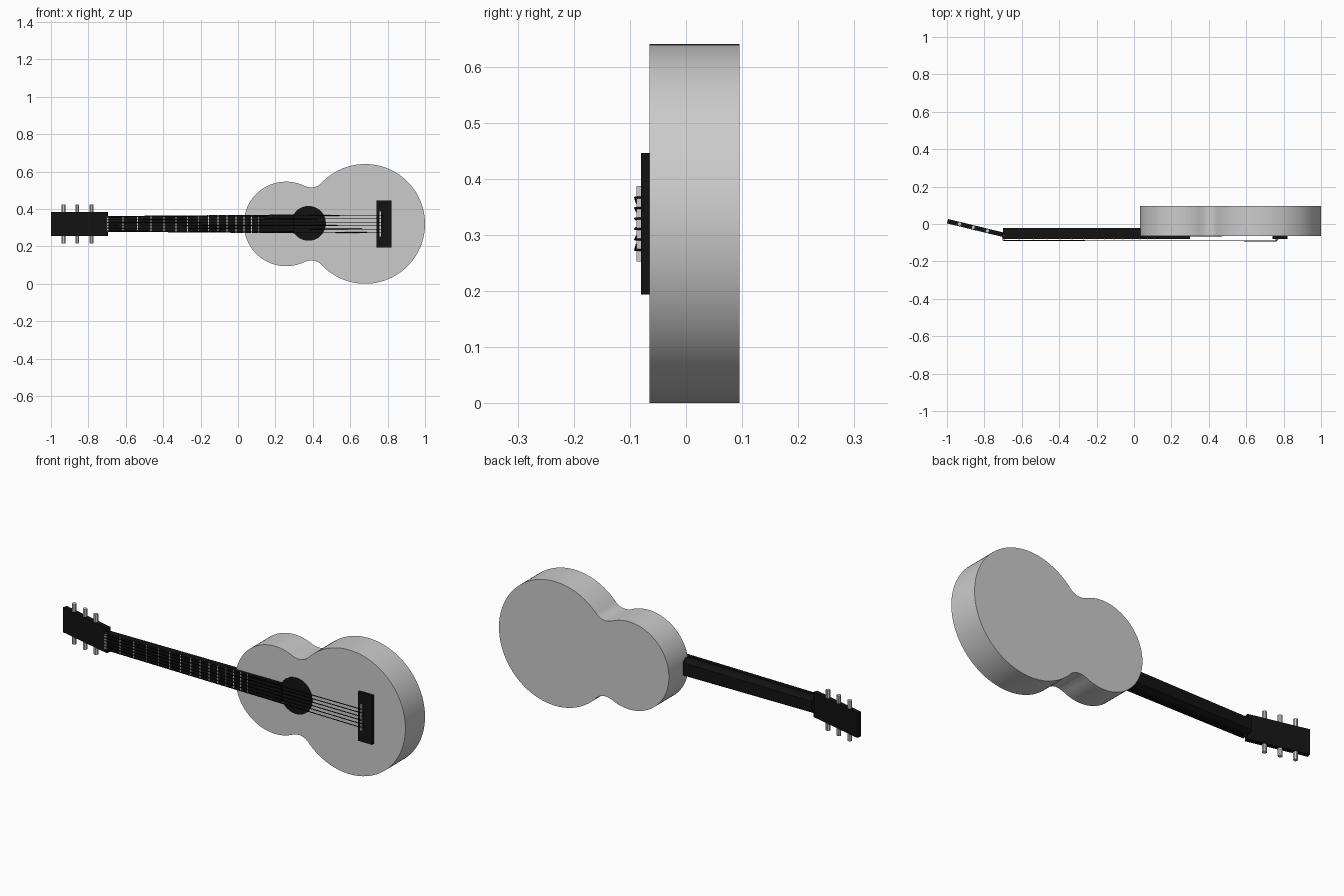
import bpy, bmesh, math
from mathutils import Vector

if "Cube" in bpy.data.objects:
    bpy.data.objects.remove(bpy.data.objects["Cube"])

CZ = 0.32  # height of the instrument's centre line


def material(name, rgb):
    m = bpy.data.materials.new(name)
    m.diffuse_color = (*rgb, 1)
    m.use_nodes = True
    m.node_tree.nodes["Principled BSDF"].inputs["Base Color"].default_value = m.diffuse_color
    return m


black = material("black", (0.006, 0.006, 0.006))


def finish(name, bm, mat=None, smooth=False):
    bmesh.ops.recalc_face_normals(bm, faces=bm.faces)
    me = bpy.data.meshes.new(name)
    bm.to_mesh(me)
    bm.free()
    ob = bpy.data.objects.new(name, me)
    bpy.context.collection.objects.link(ob)
    if mat:
        me.materials.append(mat)
    if smooth:
        bpy.ops.object.select_all(action='DESELECT')
        ob.select_set(True)
        bpy.context.view_layer.objects.active = ob
        bpy.ops.object.shade_smooth_by_angle(angle=math.radians(35))
    return ob


def loft(name, a, b, mat=None, smooth=False):
    """Closed solid between two matching loops of points."""
    bm = bmesh.new()
    va = [bm.verts.new(p) for p in a]
    vb = [bm.verts.new(p) for p in b]
    n = len(va)
    bm.faces.new(va)
    bm.faces.new(vb[::-1])
    for i in range(n):
        j = (i + 1) % n
        bm.faces.new((va[i], vb[i], vb[j], va[j]))
    return finish(name, bm, mat, smooth)


def box(name, x0, x1, y0, y1, half0, half1=None, mat=None):
    """Box centred on the centre line, optionally tapering along x."""
    half1 = half0 if half1 is None else half1

    def ring(x, h):
        return [(x, y0, CZ - h), (x, y1, CZ - h), (x, y1, CZ + h), (x, y0, CZ + h)]
    return loft(name, ring(x0, half0), ring(x1, half1), mat)


def cylinder(name, p, q, r, sides, mat=None, smooth=True):
    p, q = Vector(p), Vector(q)
    rot = (q - p).to_track_quat('Z', 'Y')
    ring = [rot @ Vector((r * math.cos(t), r * math.sin(t), 0))
            for t in (2 * math.pi * (i + 0.5) / sides for i in range(sides))]
    return loft(name, [p + v for v in ring], [q + v for v in ring], mat, smooth)


# Body: two bouts joined by a waist fillet tangent to both circles
ux, ur, lx, lr = 0.257, 0.226, 0.68, 0.32
fx, fz, fr = 0.3926, 0.268, 0.073


def arc(cx, cz, r, a0, a1, n):
    return [(cx + r * math.cos(a0 + (a1 - a0) * i / n),
             cz + r * math.sin(a0 + (a1 - a0) * i / n)) for i in range(n + 1)]


up = math.atan2(fz, fx - ux)
low = math.atan2(fz, fx - lx)
half = (arc(lx, 0, lr, 0, low, 36)
        + arc(fx, fz, fr, low - math.pi, up - math.pi, 14)[1:-1]
        + arc(ux, 0, ur, up, math.pi, 32))
outline = half + [(x, -z) for x, z in half[-2:0:-1]]
loft("body", [(x, -0.065, CZ + z) for x, z in outline],
     [(x, 0.095, CZ + z) for x, z in outline], smooth=True)

# Sound hole disc
cylinder("sound_hole", (0.377, -0.064, CZ + 0.003), (0.377, -0.068, CZ + 0.003), 0.093, 48, black)


# Neck with chamfered back, and fingerboard
def neck_ring(x, h):
    return [(x, y, CZ + k * h) for y, k in
            ((-0.065, -1), (-0.04, -1), (-0.021, -0.7), (-0.021, 0.7), (-0.04, 1), (-0.065, 1))]


loft("neck", neck_ring(-0.70, 0.040), neck_ring(0.06, 0.045), black)
box("fingerboard", -0.70, 0.30, -0.080, -0.064, 0.042, 0.050, black)

# Headstock, tilted back
lean = Vector((-0.30, 0.082, 0)).normalized()
side = Vector((lean.y, -lean.x, 0)) * 0.012
near, far = Vector((-0.697, -0.058, CZ)), Vector((-0.997, 0.015, CZ))


def head_ring(c):
    return [c + side * s + Vector((0, 0, h)) for s, h in
            ((1, -0.064), (1, 0.064), (-1, 0.064), (-1, -0.064))]


loft("headstock", head_ring(near), head_ring(far), black)

# Tuning pegs
for i, x in enumerate((-0.933, -0.859, -0.784)):
    c = near.lerp(far, (x - near.x) / (far.x - near.x))
    for s, label in ((1, "upper"), (-1, "lower")):
        cylinder(f"tuning_peg_{label}_{i + 1}", c + Vector((0, 0, 0.055 * s)),
                 c + Vector((0, 0, 0.104 * s)), 0.011, 8, smooth=False)

# Nut and frets, spaced by equal temperament
box("nut", -0.702, -0.692, -0.087, -0.062, 0.041)
for n in range(1, 15):
    x = -0.697 + 1.457 * (1 - 2 ** (-n / 12))
    h = 0.042 + 0.008 * (x + 0.70)
    box(f"fret_{n}", x - 0.0025, x + 0.0025, -0.083, -0.078, h)

# Bridge and saddle
box("bridge", 0.74, 0.82, -0.080, -0.064, 0.126, mat=black)
box("saddle", 0.757, 0.765, -0.088, -0.078, 0.067)

# Strings
for i in range(6):
    k = (i - 2.5) / 2.5
    cu = bpy.data.curves.new(f"string_{i + 1}", 'CURVE')
    cu.dimensions = '3D'
    cu.bevel_depth = 0.0022
    cu.bevel_resolution = 1
    cu.use_fill_caps = True
    pts = [(-0.705, -0.070, 0.037), (-0.699, -0.088, 0.037),
           (0.760, -0.0905, 0.047), (0.773, -0.079, 0.047)]
    sp = cu.splines.new('POLY')
    sp.points.add(len(pts) - 1)
    for p, (x, y, z) in zip(sp.points, pts):
        p.co = (x, y, CZ + k * z, 1)
    cu.materials.append(black)
    bpy.context.collection.objects.link(bpy.data.objects.new(f"string_{i + 1}", cu))
